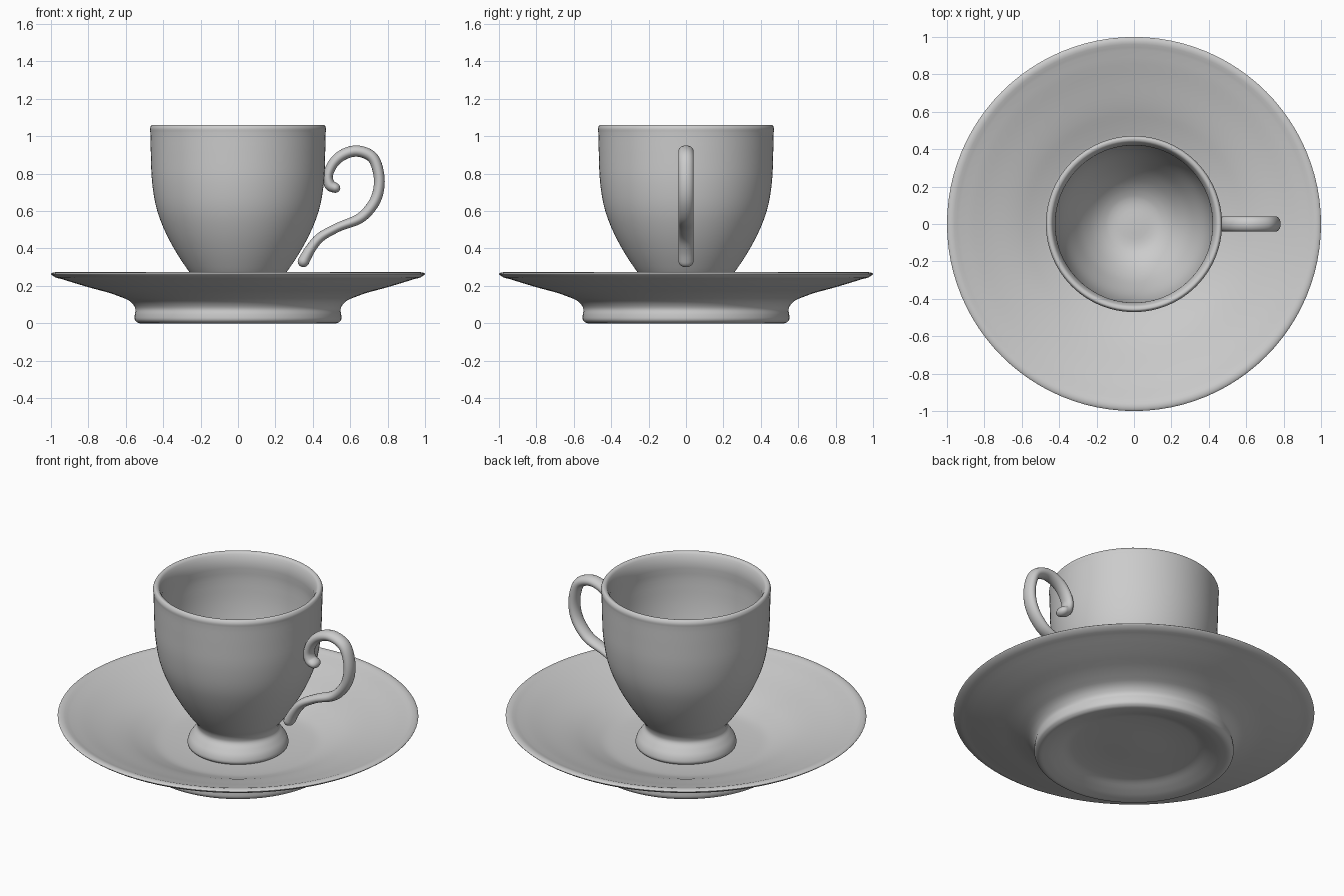
import bpy, bmesh, math
from mathutils import Vector

if "Cube" in bpy.data.objects:
    bpy.data.objects.remove(bpy.data.objects["Cube"])


def spline(points, steps):
    """Smooth curve through the points (chord-length Hermite); works in any dimension."""
    p = [Vector(q) for q in points]
    d = [max((b - a).length, 1e-5) for a, b in zip(p, p[1:])]
    n = len(p)
    tan = []
    for i in range(n):
        if i == 0:
            tan.append((p[1] - p[0]) / d[0])
        elif i == n - 1:
            tan.append((p[-1] - p[-2]) / d[-1])
        else:
            a, b = (p[i] - p[i-1]) / d[i-1], (p[i+1] - p[i]) / d[i]
            tan.append((a * d[i] + b * d[i-1]) / (d[i] + d[i-1]))
    out = []
    for i in range(n - 1):
        for k in range(steps):
            t = k / steps
            out.append((2*t**3 - 3*t**2 + 1) * p[i] + (t**3 - 2*t**2 + t) * d[i] * tan[i]
                       + (3*t**2 - 2*t**3) * p[i+1] + (t**3 - t**2) * d[i] * tan[i+1])
    return out + [p[-1]]


def skin(name, rings):
    """Join rings of coordinates with quads and cap both ends."""
    bm = bmesh.new()
    loops = [[bm.verts.new(c) for c in ring] for ring in rings]
    for a, b in zip(loops, loops[1:]):
        for i in range(len(a)):
            j = (i + 1) % len(a)
            bm.faces.new((a[i], a[j], b[j], b[i]))
    bm.faces.new(loops[0])
    bm.faces.new(loops[-1])
    bmesh.ops.recalc_face_normals(bm, faces=bm.faces)
    me = bpy.data.meshes.new(name)
    bm.to_mesh(me)
    bm.free()
    ob = bpy.data.objects.new(name, me)
    bpy.context.collection.objects.link(ob)
    bpy.ops.object.select_all(action='DESELECT')
    ob.select_set(True)
    bpy.context.view_layer.objects.active = ob
    bpy.ops.object.shade_smooth_by_angle(angle=math.radians(45))
    return ob


def lathe(name, profile, sides=96):
    angles = [2 * math.pi * i / sides for i in range(sides)]
    return skin(name, [[(r * math.cos(a), r * math.sin(a), z) for a in angles]
                       for r, z in spline(profile, 4)])


# Saucer: recessed base, foot ring, flared underside, rim, sloping top and well
lathe("saucer", [
    (0.02, 0.05), (0.32, 0.05), (0.36, 0.045), (0.43, 0.02), (0.49, 0.003),
    (0.535, 0.002), (0.55, 0.015), (0.552, 0.045), (0.548, 0.075), (0.57, 0.11), (0.64, 0.145),
    (0.80, 0.192), (0.93, 0.232), (0.99, 0.253), (1.0, 0.263), (0.99, 0.27),
    (0.93, 0.258), (0.78, 0.212), (0.62, 0.163), (0.52, 0.125), (0.45, 0.102),
    (0.36, 0.092), (0.02, 0.09)])

# Cup: flared foot, waist, bowl, rounded lip and interior
lathe("cup", [
    (0.02, 0.11), (0.20, 0.11), (0.23, 0.09), (0.26, 0.085), (0.279, 0.10),
    (0.275, 0.13), (0.25, 0.17), (0.226, 0.205), (0.232, 0.235), (0.265, 0.28),
    (0.325, 0.37), (0.385, 0.48), (0.432, 0.60), (0.459, 0.75), (0.466, 0.90),
    (0.469, 1.02), (0.47, 1.045), (0.46, 1.06), (0.445, 1.058), (0.43, 1.035),
    (0.425, 0.90), (0.415, 0.75), (0.385, 0.60), (0.335, 0.48), (0.27, 0.37),
    (0.19, 0.29), (0.135, 0.262), (0.02, 0.26)])

# Handle: oval section swept along a scrolled path; third value is half thickness
path = spline([
    (0.52, 0.723, 0.027), (0.495, 0.735, 0.030), (0.481, 0.775, 0.026), (0.495, 0.83, 0.027),
    (0.545, 0.89, 0.029), (0.635, 0.92, 0.030), (0.715, 0.89, 0.030),
    (0.752, 0.80, 0.029), (0.74, 0.67, 0.029), (0.665, 0.57, 0.028),
    (0.53, 0.51, 0.024), (0.43, 0.45, 0.026), (0.38, 0.385, 0.028),
    (0.35, 0.33, 0.031)], 6)
centres = [Vector((x, 0, z)) for x, z, h in path]
dirs = [(centres[min(i+1, len(path)-1)] - centres[max(i-1, 0)]).normalized()
        for i in range(len(path))]
stations = [(c, t, p[2], 1.0) for c, t, p in zip(centres, dirs, path)]
# Rounded tips
tips = [(math.sin(a), math.cos(a)) for a in (math.radians(v) for v in (25, 50, 70, 86))]
c, t, h, _ = stations[0]
start = [(c - t * h * s, t, h, k) for s, k in reversed(tips)]
c, t, h, _ = stations[-1]
end = [(c + t * h * s, t, h, k) for s, k in tips]
rings = []
for c, t, h, k in start + stations + end:
    side = Vector((-t.z, 0, t.x))
    ring = []
    for i in range(20):
        a = 2 * math.pi * i / 20
        ring.append(c + side * (h * k * math.sin(a)) + Vector((0, 0.041 * k * math.cos(a), 0)))
    rings.append(ring)
skin("handle", rings)
